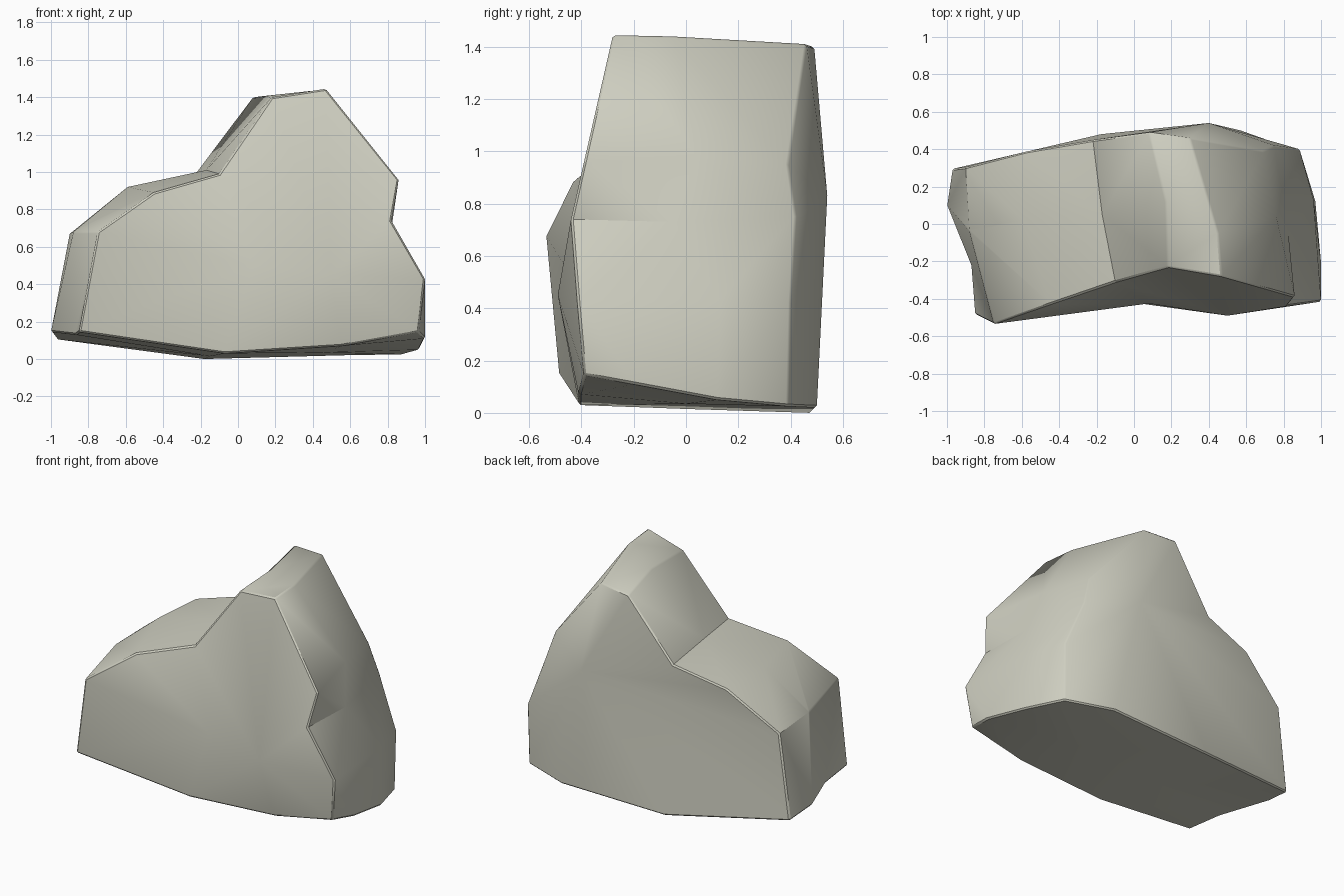
import bpy, bmesh, math

if "Cube" in bpy.data.objects:
    bpy.data.objects.remove(bpy.data.objects["Cube"])

# Rock outline at the front, middle and back (same point order, clockwise from lower left)
front = [(-.85, -.485, .145), (-.75, -.535, .68), (-.45, -.43, .89), (-.10, -.31, .99),
         (.18, -.23, 1.40), (.47, -.28, 1.445), (.86, -.39, .96), (.82, -.44, .74),
         (1.0, -.415, .43), (.965, -.39, .145), (.55, -.41, .07), (-.07, -.41, .03)]
middle = [(-1.0, .10, .145), (-.88, -.04, .68), (-.59, .02, .92), (-.17, .05, 1.01),
          (.17, .12, 1.41), (.45, -.05, 1.44), (.76, .04, .98), (.825, -.05, .73),
          (.96, .13, .43), (1.0, -.20, .11), (.45, 0, .035), (-.15, 0, .015)]
back = [(-.97, .295, .105), (-.90, .305, .67), (-.57, .39, .91), (-.22, .45, 1.0),
        (.08, .49, 1.40), (.30, .46, 1.41), (.69, .39, .95), (.75, .42, .75),
        (.885, .40, .42), (.88, .39, .025), (.57, .50, .02), (-.18, .48, 0)]

bm = bmesh.new()
rings = [[bm.verts.new(p) for p in ring] for ring in (front, middle, back)]
n = len(front)

# Side wall between the outlines
for a, b in zip(rings, rings[1:]):
    for i in range(n):
        j = (i + 1) % n
        bm.faces.new((a[i], a[j], b[j], b[i]))


def fan(center, ring, indices):
    for i, j in zip(indices, indices[1:]):
        bm.faces.new((center, ring[i], ring[j]))


def dent(v1, v2, co):
    """Split the edge between two points and move the new point."""
    edge = bm.edges.get((v1, v2))
    _, v = bmesh.utils.edge_split(edge, v1, .5)
    v.co = co


# Front face, with a shallow hollow and a bulge on the right
hollow = bm.verts.new((.08, -.425, .5))
bulge = bm.verts.new((.50, -.49, .45))
fan(hollow, rings[0], [11, 0, 1, 2, 3])
fan(bulge, rings[0], list(range(3, 12)))
bm.faces.new((hollow, bulge, rings[0][3]))
bm.faces.new((hollow, bulge, rings[0][11]))

# Back face, swelling out to one high point
swell = bm.verts.new((.40, .54, .83))
fan(swell, rings[2], list(range(n)) + [0])

# Notches in the lower left and lower right edges
dent(rings[0][0], rings[1][0], (-.87, -.22, .13))
dent(rings[1][9], rings[2][9], (.97, .12, .05))

bmesh.ops.triangulate(bm, faces=[f for f in bm.faces if len(f.verts) > 3])
bmesh.ops.recalc_face_normals(bm, faces=bm.faces)

# Slightly worn hard edges
hard = [e for e in bm.edges if e.calc_face_angle(0) > math.radians(42)]
bmesh.ops.bevel(bm, geom=hard, offset=.009, segments=1, affect='EDGES', clamp_overlap=True)

mesh = bpy.data.meshes.new("rock")
bm.to_mesh(mesh)
bm.free()
rock = bpy.data.objects.new("rock", mesh)
bpy.context.collection.objects.link(rock)

# Warm grey stone
stone = bpy.data.materials.new("stone")
stone.diffuse_color = (.62, .62, .53, 1)
stone.use_nodes = True
stone.node_tree.nodes["Principled BSDF"].inputs["Base Color"].default_value = stone.diffuse_color
mesh.materials.append(stone)

bpy.context.view_layer.objects.active = rock
rock.select_set(True)
bpy.ops.object.shade_smooth_by_angle(angle=math.radians(32))
